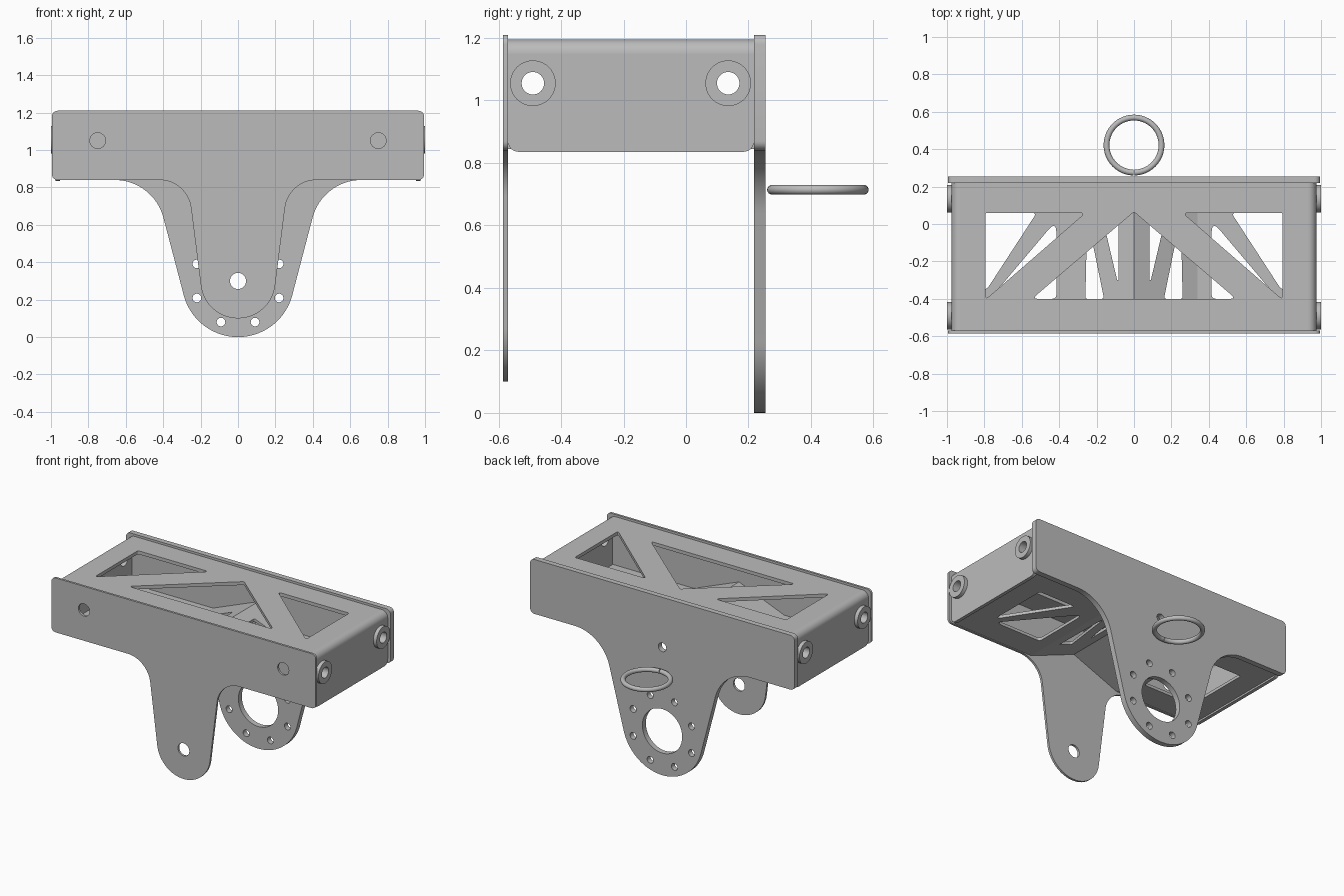
import bpy, bmesh, math
from mathutils import Matrix, Vector

cube = bpy.data.objects.get("Cube")
if cube:
    bpy.data.objects.remove(cube)

grey = bpy.data.materials.new("plain_grey")
grey.use_nodes = True
grey.diffuse_color = (0.5, 0.5, 0.5, 1)
grey.node_tree.nodes["Principled BSDF"].inputs["Base Color"].default_value = (0.5, 0.5, 0.5, 1)

# Drawing planes: local (u, v, thickness) to world axes
XY = Matrix.Identity(4)
XZ = Matrix(((1, 0, 0, 0), (0, 0, -1, 0), (0, 1, 0, 0), (0, 0, 0, 1)))
YZ = Matrix(((0, 0, 1, 0), (1, 0, 0, 0), (0, 1, 0, 0), (0, 0, 0, 1)))


def arc(cx, cy, r, start, end, n=16):
    return [(cx + r * math.cos(start + (end - start) * i / n),
             cy + r * math.sin(start + (end - start) * i / n)) for i in range(n + 1)]


def circle(cx, cy, r):
    return arc(cx, cy, r, 0, math.tau, 40)[:-1]


def rounded(points, r):
    """Polygon with every corner eased by a small curve."""
    out = []
    for i, p in enumerate(points):
        p = Vector(p)
        a = Vector(points[i - 1]) - p
        b = Vector(points[(i + 1) % len(points)]) - p
        t = min(r / math.tan(a.angle(b) / 2), a.length * 0.45, b.length * 0.45)
        a, b = p + a.normalized() * t, p + b.normalized() * t
        for k in range(7):
            s = k / 6
            out.append(tuple(a * (1 - s) ** 2 + p * 2 * s * (1 - s) + b * s ** 2))
    return out


def rect(u0, v0, u1, v1):
    return [(u0, v0), (u1, v0), (u1, v1), (u0, v1)]


def flip(points):
    return [(-u, v) for u, v in points]


def finish(name, mesh):
    bm = bmesh.new()
    bm.from_mesh(mesh)
    bmesh.ops.remove_doubles(bm, verts=bm.verts, dist=1e-5)
    bmesh.ops.recalc_face_normals(bm, faces=bm.faces)
    bm.to_mesh(mesh)
    bm.free()
    mesh.materials.clear()
    mesh.materials.append(grey)
    mesh.shade_smooth()
    mesh.set_sharp_from_angle(angle=math.radians(30))
    obj = bpy.data.objects.new(name, mesh)
    bpy.context.collection.objects.link(obj)
    return obj


def curve_mesh(curve):
    temp = bpy.data.objects.new("temp", curve)
    bpy.context.collection.objects.link(temp)
    dg = bpy.context.evaluated_depsgraph_get()
    mesh = bpy.data.meshes.new_from_object(temp.evaluated_get(dg), depsgraph=dg)
    bpy.data.objects.remove(temp)
    return mesh


def add_spline(curve, points, closed=True):
    spline = curve.splines.new("POLY")
    spline.points.add(len(points) - 1)
    for sp, (u, v) in zip(spline.points, points):
        sp.co = (u, v, 0, 1)
    spline.use_cyclic_u = closed


def plate(name, outline, holes, plane, low, high, slope=0):
    """Flat sheet with holes, between two depths; slope tilts it along x."""
    curve = bpy.data.curves.new(name, "CURVE")
    curve.dimensions = "2D"
    curve.fill_mode = "BOTH"
    curve.extrude = abs(high - low) / 2
    for points in [outline] + holes:
        add_spline(curve, points)
    mesh = curve_mesh(curve)
    mesh.transform(plane @ Matrix.Translation((0, 0, (low + high) / 2)))
    for v in mesh.vertices:
        v.co.z += slope * abs(v.co.x)
    return finish(name, mesh)


# End plates: wide bar with a rounded tongue hanging from it
BAR_LOW, BAR_TOP, HUB = 0.84, 1.21, 0.30


def tongue_outline(radius, fillet, fillet_x):
    fz = BAR_LOW - fillet
    dx, dz = fillet_x, fz - HUB
    lean = math.acos((radius + fillet) / math.hypot(dx, dz)) - math.atan2(dz, dx)
    half = arc(0, HUB, radius, -math.pi / 2, -lean, 24)
    half += arc(fillet_x, fz, fillet, math.pi - lean, math.pi / 2)
    c = 0.03
    half += arc(0.995 - c, BAR_LOW + c, c, -math.pi / 2, 0, 6)
    half += arc(0.995 - c, BAR_TOP - c, c, 0, math.pi / 2, 6)
    return half + flip(half[1:])[::-1]


plate("front_plate", tongue_outline(0.20, 0.17, 0.42),
      [circle(0, HUB, 0.043)] + [circle(s * 0.75, 1.05, 0.042) for s in (-1, 1)],
      XZ, 0.57, 0.585)

bolts = [circle(0.238 * math.cos((i + 0.5) * math.pi / 4),
                HUB + 0.238 * math.sin((i + 0.5) * math.pi / 4), 0.023) for i in range(8)]
plate("back_plate", tongue_outline(0.30, 0.27, 0.66),
      bolts + [circle(0, HUB, 0.15), circle(0, 0.87, 0.03)], XZ, -0.255, -0.218)

# Top sheet with truss windows
Y0, Y1 = -0.57, 0.218
corner_window = rounded([(0.795, 0.06), (0.26, 0.06), (0.795, -0.405)], 0.012)
centre_window = rounded([(0, 0.065), (0.545, -0.40), (-0.545, -0.40)], 0.012)
plate("top_sheet", rect(-0.93, Y0, 0.93, Y1),
      [corner_window, flip(corner_window), centre_window], XY, 1.172, 1.195)

# Lower truss sheet: flat wings and a raised centre ridge
FOLD, LOW, RIDGE = 0.34, 0.845, 1.0
wing_windows = [rounded([(0.80, 0.06), (0.52, 0.06), (0.80, -0.37)], 0.015),
                rounded([(0.415, 0.02), (0.415, -0.40), (0.77, -0.40)], 0.025)]
ridge_windows = [rounded([(0.26, -0.40), (0.16, -0.40), (0.25, 0.04)], 0.012),
                 rounded([(0.082, 0.06), (0.175, 0.06), (0.09, -0.30), (0.082, -0.30)], 0.01)]
BOSSES = (-0.49, 0.135)
BOSS_Z = 1.055

for side, label in ((1, "left"), (-1, "right")):
    turn = (lambda p: p) if side > 0 else flip
    plate(label + "_lower_wing", turn(rect(FOLD, Y0, 0.95, Y1)),
          [turn(w) for w in wing_windows], XY, LOW, LOW + 0.02)
    plate(label + "_ridge_panel", turn(rect(0, Y0, FOLD, Y1)),
          [turn(w) for w in ridge_windows], XY, RIDGE - 0.02, RIDGE,
          slope=(LOW + 0.02 - RIDGE) / FOLD)
    # Side wall, bent corner and bored bosses
    lower = rounded(rect(Y0, 0.835, Y1, 1.3), 0.04)
    wall = [(y, min(z, 1.15)) for y, z in lower if z < 1.2] 
    wall = wall[:14] + [(Y1, 1.15), (Y0, 1.15)]
    plate(label + "_side_wall", wall, [circle(y, BOSS_Z, 0.036) for y in BOSSES],
          YZ, side * 0.952, side * 0.975)
    bend = arc(0.93, 1.15, 0.045, 0, math.pi / 2, 10) + arc(0.93, 1.15, 0.022, math.pi / 2, 0, 10)
    plate(label + "_bent_corner", turn(bend), [], XZ, -Y1, -Y0)
    for y, place in zip(BOSSES, ("front", "back")):
        plate(f"{label}_{place}_boss", circle(y, BOSS_Z, 0.073),
              [circle(y, BOSS_Z, 0.036)], YZ, side * 0.97, side * 1.0)

# Split ring behind the back plate
ring = bpy.data.curves.new("split_ring", "CURVE")
ring.dimensions = "3D"
ring.bevel_depth = 0.0155
ring.bevel_resolution = 5
ring.use_fill_caps = True
gap = 0.02
add_spline(ring, arc(0, 0.422, 0.147, -math.pi / 2 + gap, math.pi * 1.5 - gap, 64), closed=False)
ring_mesh = curve_mesh(ring)
ring_mesh.transform(Matrix.Translation((0, 0, 0.714)))
finish("split_ring", ring_mesh)
